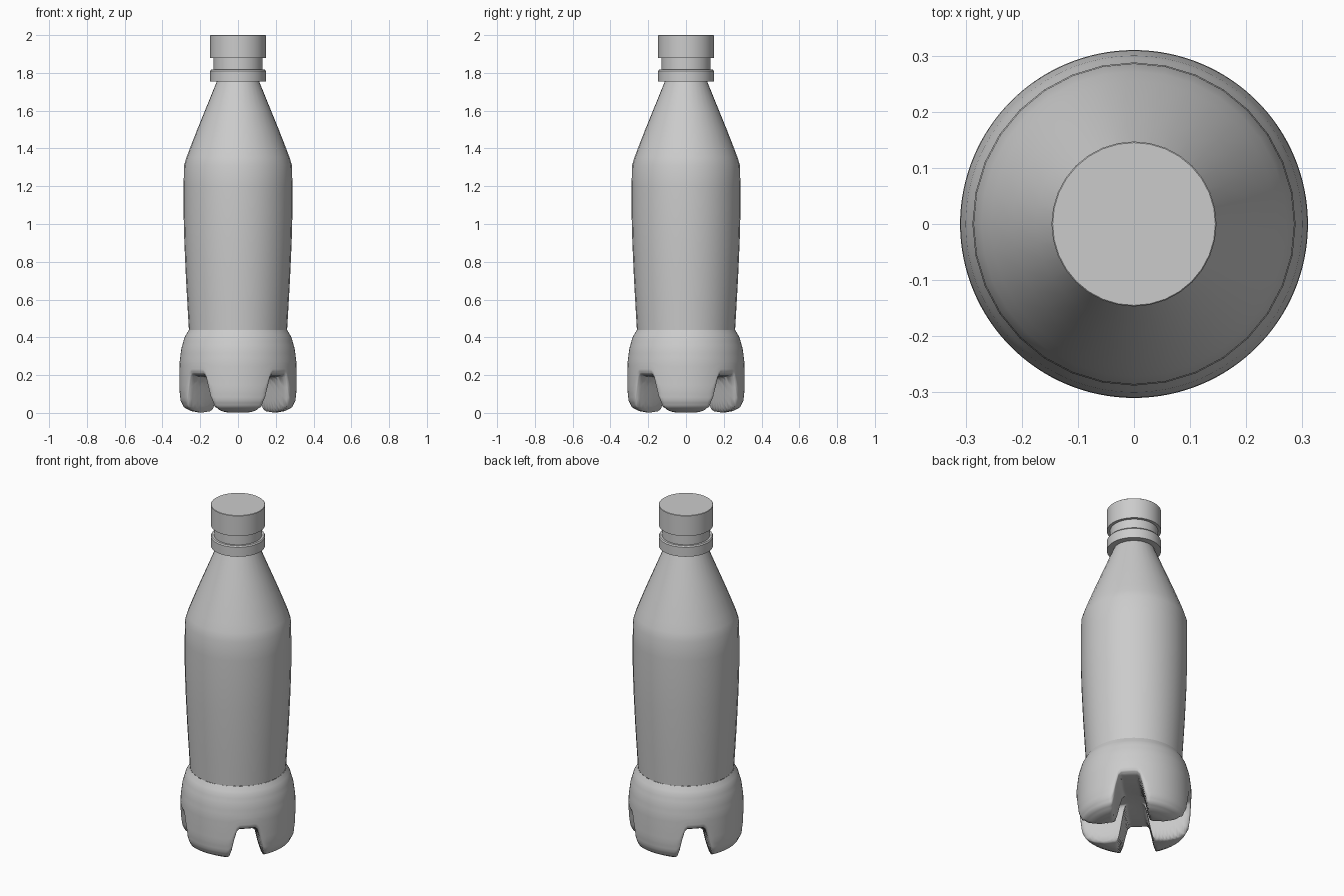
import bpy, bmesh, math

if "Cube" in bpy.data.objects:
    bpy.data.objects.remove(bpy.data.objects["Cube"])


def lathe(name, profile, sides, warp=None, angle=35):
    """Revolve an (r, z) profile round z; r = 0 points become a single pole."""
    bm = bmesh.new()
    rings = []
    for r, z in profile:
        n = 1 if r == 0 else sides
        ring = []
        for i in range(n):
            a = 2 * math.pi * i / sides
            co = (r * math.cos(a), r * math.sin(a), z)
            ring.append(bm.verts.new(warp(*co) if warp else co))
        rings.append(ring)
    for lo, hi in zip(rings, rings[1:]):
        for i in range(sides):
            j = (i + 1) % sides
            quad = [lo[i % len(lo)], lo[j % len(lo)], hi[j % len(hi)], hi[i % len(hi)]]
            bm.faces.new(list(dict.fromkeys(quad)))
    bmesh.ops.recalc_face_normals(bm, faces=bm.faces)
    mesh = bpy.data.meshes.new(name)
    bm.to_mesh(mesh)
    bm.free()
    obj = bpy.data.objects.new(name, mesh)
    bpy.context.collection.objects.link(obj)
    bpy.ops.object.select_all(action='DESELECT')
    obj.select_set(True)
    bpy.context.view_layer.objects.active = obj
    bpy.ops.object.shade_smooth_by_angle(angle=math.radians(angle))
    return obj


def refine(points, steps):
    """Insert evenly spaced points along each profile segment."""
    out = []
    for (r0, z0), (r1, z1) in zip(points, points[1:]):
        out += [(r0 + (r1 - r0) * k / steps, z0 + (z1 - z0) * k / steps)
                for k in range(steps)]
    return out + [points[-1]]


def cross_grooves(x, y, z):
    """Lift the base along both diagonals so four feet remain."""
    top, roof = 0.27, 0.19
    if z >= top:
        return x, y, z
    s = abs(abs(x) - abs(y)) / math.sqrt(2)
    t = min(max((s - 0.048) / 0.052, 0), 1)
    floor = roof * (1 - t * t * (3 - 2 * t))
    return x, y, floor + z * (top - floor) / top


# footed base
base = [(0, .05), (.05, .045), (.1, .025), (.15, .008), (.2, .001), (.25, .01),
        (.287, .03), (.304, .065), (.31, .12), (.31, .2), (.309, .27),
        (.3, .34), (.283, .4), (.26, .44)]
lathe("footed_base", refine(base, 3), 128, cross_grooves, 60)

# main body and shoulder
lathe("body", [(.26, .44), (.267, .56), (.275, .7), (.284, .9), (.288, 1.05),
               (.288, 1.2), (.286, 1.31), (.272, 1.355), (.255, 1.4),
               (.216, 1.5), (.175, 1.6), (.11, 1.76)], 32, angle=40)

# support ring under the cap
lathe("neck_ring", [(0, 1.755), (.147, 1.755), (.147, 1.811), (.142, 1.818),
                    (.13, 1.818)], 32)

# neck
lathe("neck", [(.13, 1.815), (.13, 1.88)], 32)

# screw cap
lathe("cap", [(0, 1.878), (.147, 1.878), (.147, 1.998), (.145, 2.0), (0, 2.0)], 32)
